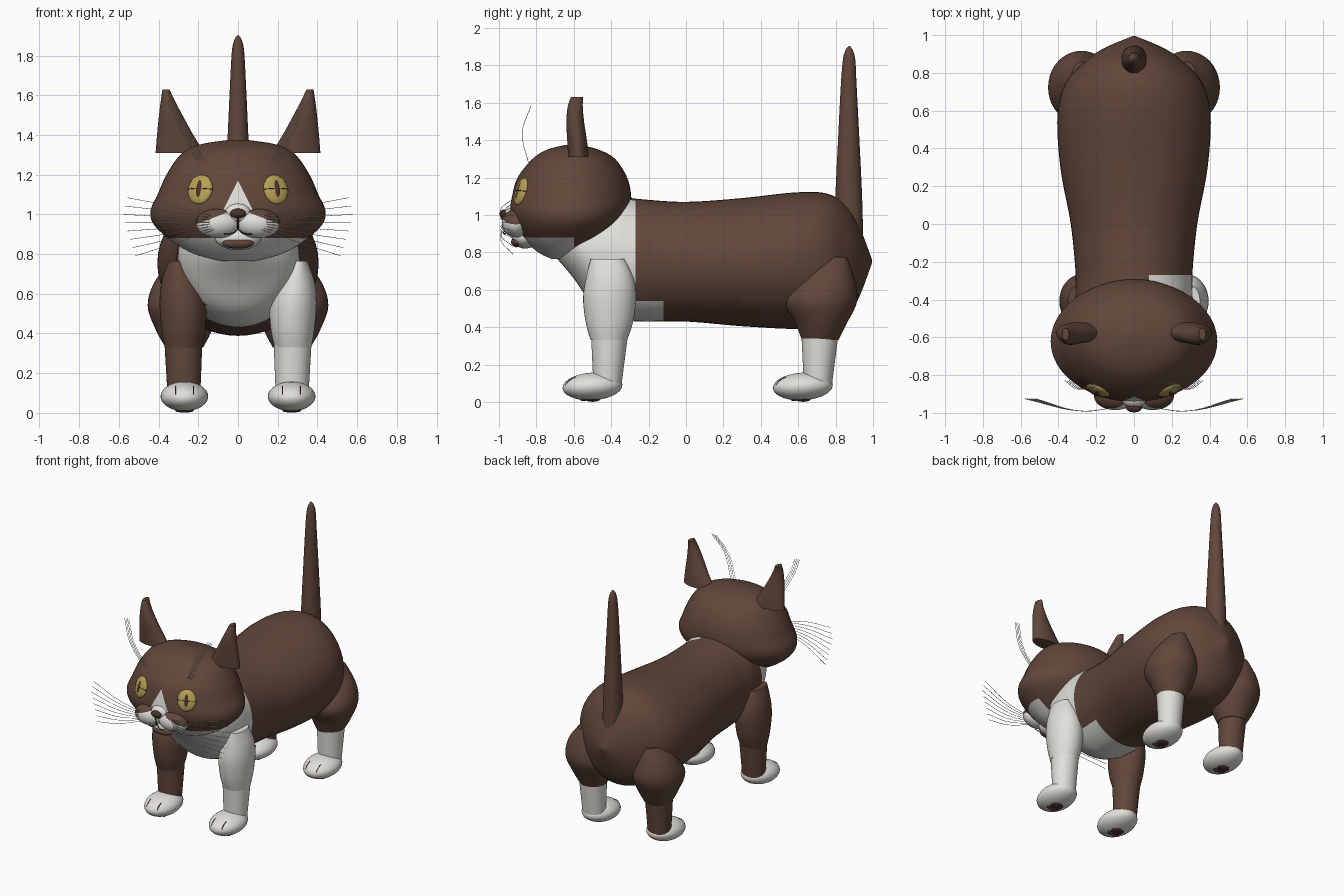
import bpy, bmesh, math
from mathutils import Matrix, Vector

if "Cube" in bpy.data.objects:
    bpy.data.objects.remove(bpy.data.objects["Cube"])


def material(name, rgb):
    m = bpy.data.materials.new(name)
    m.diffuse_color = (*rgb, 1)
    m.use_nodes = True
    m.node_tree.nodes["Principled BSDF"].inputs["Base Color"].default_value = m.diffuse_color
    return m


BROWN = material("brown fur", (0.12, 0.062, 0.043))
WHITE = material("white fur", (0.75, 0.74, 0.70))
YELLOW = material("yellow eye", (0.46, 0.35, 0.09))
DARK = material("dark brown", (0.07, 0.032, 0.022))


def finish(name, bm, mats, rule=None, cuts=()):
    """Cut colour borders, colour faces by rule(centre), shade smooth."""
    for co, no in cuts:
        bmesh.ops.bisect_plane(bm, geom=bm.verts[:] + bm.edges[:] + bm.faces[:],
                               plane_co=co, plane_no=no, dist=1e-5)
    bmesh.ops.recalc_face_normals(bm, faces=bm.faces[:])
    if rule:
        for f in bm.faces:
            f.material_index = int(rule(f.calc_center_median()))
    me = bpy.data.meshes.new(name)
    bm.to_mesh(me)
    bm.free()
    for m in mats:
        me.materials.append(m)
    me.shade_smooth()
    me.set_sharp_from_angle(angle=math.radians(45))
    ob = bpy.data.objects.new(name, me)
    bpy.context.collection.objects.link(ob)
    return ob


def spline(keys, steps):
    """Catmull-Rom through the section keys."""
    out = []
    for i in range(len(keys) - 1):
        a, b = keys[max(i - 1, 0)], keys[i]
        c, d = keys[i + 1], keys[min(i + 2, len(keys) - 1)]
        for s in range(steps):
            t = s / steps
            out.append([0.5 * (2 * q + (r - p) * t + (2 * p - 5 * q + 4 * r - u) * t * t
                               + (3 * q - p - 3 * r + u) * t ** 3)
                        for p, q, r, u in zip(a, b, c, d)])
    return out + [list(keys[-1])]


def loft(name, axis, keys, mats, rule=None, cuts=(), side=1, n=48, steps=6):
    """Elliptic sections: (level, x low, x high, other low, other high)."""
    bm = bmesh.new()
    rings = []
    for t, x0, x1, b0, b1 in spline(keys, steps):
        ring = []
        for k in range(n):
            a = 2 * math.pi * k / n
            x = side * ((x0 + x1) / 2 + (x1 - x0) / 2 * math.cos(a))
            o = (b0 + b1) / 2 + (b1 - b0) / 2 * math.sin(a)
            ring.append(bm.verts.new((x, o, t) if axis == 'z' else (x, t, o)))
        rings.append(ring)
    for r, s in zip(rings, rings[1:]):
        for k in range(n):
            bm.faces.new((r[k], r[(k + 1) % n], s[(k + 1) % n], s[k]))
    bm.faces.new(rings[0])
    bm.faces.new(rings[-1])
    return finish(name, bm, mats, rule, cuts)


def ball(name, loc, r, mats, rot=(0, 0), rule=None, cuts=()):
    bm = bmesh.new()
    m = (Matrix.Translation(loc) @ Matrix.Rotation(rot[1], 4, 'Z')
         @ Matrix.Rotation(rot[0], 4, 'X') @ Matrix.Diagonal((*r, 1)))
    bmesh.ops.create_uvsphere(bm, u_segments=32, v_segments=20, radius=1, matrix=m)
    return finish(name, bm, mats, rule, cuts)


def hair(name, pts, mat, r=0.0015):
    cu = bpy.data.curves.new(name, 'CURVE')
    cu.dimensions = '3D'
    cu.bevel_depth = r
    cu.bevel_resolution = 1
    cu.resolution_u = 6
    sp = cu.splines.new('BEZIER')
    sp.bezier_points.add(len(pts) - 1)
    for p, co in zip(sp.bezier_points, pts):
        p.co = co
        p.handle_left_type = p.handle_right_type = 'AUTO'
    cu.materials.append(mat)
    bpy.context.collection.objects.link(bpy.data.objects.new(name, cu))


# Body with white chest and belly patch
def chest_white(c):
    bib = c.y < -0.27 and (c.x > 0.08 or c.y < -0.48 or c.z < 0.54)
    return bib or (c.z < 0.54 and c.y < -0.12 and c.x > -0.2)


body = [(y, -w, w, lo, hi) for y, w, lo, hi in (
    (-0.71, 0.10, 0.79, 0.92), (-0.60, 0.25, 0.66, 1.0), (-0.50, 0.295, 0.52, 1.06),
    (-0.38, 0.31, 0.45, 1.10), (-0.25, 0.31, 0.43, 1.085), (0.0, 0.335, 0.43, 1.07),
    (0.3, 0.39, 0.405, 1.09), (0.58, 0.405, 0.39, 1.12), (0.75, 0.36, 0.395, 1.115),
    (0.86, 0.26, 0.45, 1.05), (0.93, 0.16, 0.57, 0.93), (0.995, 0.008, 0.745, 0.76))]
loft("body", 'y', body, [BROWN, WHITE], chest_white,
     [((0, y, 0), (0, 1, 0)) for y in (-0.48, -0.27, -0.12)]
     + [((0, 0, 0.54), (0, 0, 1)), ((0.08, 0, 0), (1, 0, 0)), ((-0.2, 0, 0), (1, 0, 0))])

# Head with white blaze and throat
head = [(z, -w, w, f, b) for z, w, f, b in (
    (0.765, 0.08, -0.72, -0.63), (0.80, 0.22, -0.79, -0.54), (0.87, 0.34, -0.87, -0.42),
    (0.95, 0.425, -0.92, -0.335), (1.02, 0.44, -0.94, -0.30), (1.10, 0.405, -0.93, -0.293),
    (1.20, 0.36, -0.90, -0.315), (1.30, 0.29, -0.82, -0.38), (1.35, 0.2, -0.74, -0.47),
    (1.375, 0.05, -0.64, -0.57))]
loft("head", 'z', head, [BROWN, WHITE],
     lambda c: c.y < -0.6 and (c.z < 0.88 or (c.y < -0.8 and abs(c.x) < (1.17 - c.z) * 0.5
                                             and abs(c.x) < 0.12)),
     [((0, 0, 1.17), (1, 0, 0.5)), ((0, 0, 1.17), (-1, 0, 0.5)),
      ((0, 0, 0.88), (0, 0, 1)), ((0, -0.6, 0), (0, 1, 0))])

# Muzzle, nose, chin and mouth
for s in (-1, 1):
    ball("muzzle", (s * 0.1, -0.91, 0.955), (0.112, 0.075, 0.075), [BROWN, WHITE],
         rule=lambda c: c.z < 1.03 - 0.38 * abs(c.x),
         cuts=[((0, 0, 1.03), (s * 0.38, 0, 1))])
    hair("mouth_line", [(0, -0.965, 0.925), (s * 0.03, -0.975, 0.905), (s * 0.07, -0.965, 0.9)],
         DARK, 0.003)
ball("nose_bridge", (0, -0.93, 1.005), (0.065, 0.042, 0.05), [WHITE])
ball("nose", (0, -0.975, 1.005), (0.04, 0.022, 0.024), [DARK])
hair("nose_line", [(0, -0.985, 0.99), (0, -0.972, 0.925)], DARK, 0.004)
ball("chin", (0, -0.86, 0.88), (0.115, 0.07, 0.06), [WHITE])
ball("mouth", (0, -0.905, 0.855), (0.08, 0.03, 0.028), [BROWN])

ear = [(1.31, 0.17, 0.415, -0.63, -0.52), (1.40, 0.225, 0.408, -0.635, -0.53),
       (1.50, 0.28, 0.398, -0.64, -0.545), (1.58, 0.322, 0.388, -0.632, -0.552),
       (1.63, 0.345, 0.38, -0.615, -0.55)]
front = [(0.33, 0.185, 0.37, -0.51, -0.315), (0.42, 0.165, 0.385, -0.535, -0.285),
         (0.55, 0.16, 0.395, -0.55, -0.267), (0.66, 0.195, 0.385, -0.535, -0.28),
         (0.765, 0.265, 0.35, -0.51, -0.33)]
rear = [(0.33, 0.175, 0.365, 0.62, 0.815), (0.42, 0.13, 0.415, 0.585, 0.86),
        (0.54, 0.10, 0.455, 0.53, 0.915), (0.66, 0.14, 0.42, 0.61, 0.90),
        (0.775, 0.22, 0.33, 0.70, 0.86)]

for s in (-1, 1):
    side = "right" if s > 0 else "left"
    loft(side + "_ear", 'z', ear, [BROWN], side=s, n=32)

    # Eye, tilted onto the face, with slit pupil and corner line
    tilt = (-0.29, s * 0.41)
    out = Matrix.Rotation(tilt[1], 3, 'Z') @ Matrix.Rotation(tilt[0], 3, 'X') @ Vector((0, -1, 0))
    eye = Vector((s * 0.19, -0.882, 1.125))
    ball(side + "_eye", eye, (0.066, 0.022, 0.076), [YELLOW], tilt)
    ball(side + "_pupil", eye + out * 0.005, (0.024, 0.02, 0.058), [DARK], tilt)
    ball(side + "_eye_line", eye + out * 0.002, (0.068, 0.021, 0.006), [DARK], tilt)

    # Whiskers on the cheeks and brows
    for i in range(8):
        z = 0.79 + i * 0.042
        zs = 0.93 + i * 0.008
        reach = 0.58 - 0.012 * abs(i - 5)
        hair("whisker", [(s * 0.1, -0.972, zs), (s * 0.28, -0.99, zs + (z - zs) * 0.45),
                         (s * reach, -0.925, z)], WHITE)
    for i in range(4):
        hair("brow_whisker", [(s * (0.17 + 0.014 * i), -0.84, 1.27),
                              (s * (0.255 + 0.013 * i), -0.875, 1.44),
                              (s * (0.33 + 0.012 * i), -0.83, 1.58)], WHITE)

    # Legs: upper, lower, paw, pads and toe lines
    for part, keys, yl, yp in (("front", front, -0.41, -0.50), ("rear", rear, 0.715, 0.625)):
        name = f"{side}_{part}_"
        upper = WHITE if s > 0 and part == "front" else BROWN
        lower = WHITE if s > 0 else BROWN
        loft(name + "upper_leg", 'z', keys, [upper], side=s, n=40)
        loft(name + "lower_leg", 'z', [(0.09, 0.19, 0.355, yl - 0.085, yl + 0.065),
                                       (0.345, 0.18, 0.37, yl - 0.097, yl + 0.098)],
             [lower], side=s, n=40)
        ball(name + "paw", (s * 0.27, yp, 0.083), (0.12, 0.16, 0.074), [WHITE], (0.06, 0))
        ball(name + "pad", (s * 0.27, yp, 0.014), (0.045, 0.04, 0.013), [DARK])
        for k in (-1.5, -0.5, 0.5, 1.5):
            ball(name + "toe_pad", (s * 0.27 + k * 0.024, yp - 0.055 + 0.008 * abs(k), 0.015),
                 (0.011, 0.016, 0.01), [DARK])
        for k in (-0.045, 0.045):
            x = s * 0.27 + k
            hair(name + "toe_line", [(x, yp - 0.09, 0.133), (x, yp - 0.125, 0.114),
                                     (x, yp - 0.143, 0.092)], DARK, 0.003)

# Upright tail
tail = [(z, -r, r, y - r * 1.1, y + r * 1.1) for z, r, y in (
    (0.88, 0.07, 0.87), (1.1, 0.065, 0.87), (1.4, 0.052, 0.87), (1.7, 0.038, 0.87),
    (1.83, 0.03, 0.872), (1.88, 0.018, 0.872), (1.903, 0.003, 0.872))]
loft("tail", 'z', tail, [BROWN], n=32)
